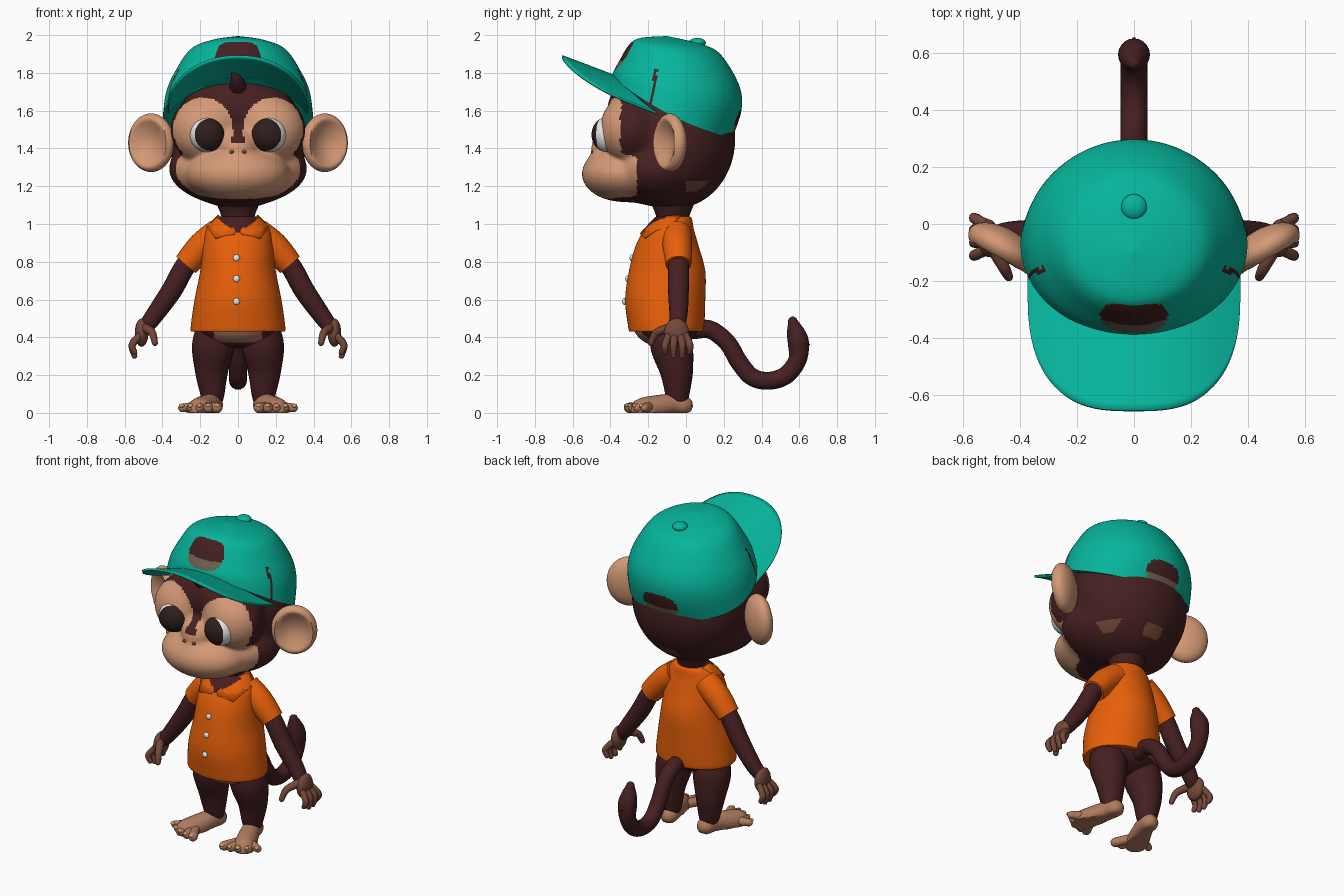
import bpy, bmesh, math
from mathutils import Vector, Matrix

cube = bpy.data.objects.get("Cube")
if cube:
    bpy.data.objects.remove(cube)


def material(name, r, g, b):
    m = bpy.data.materials.new(name)
    m.use_nodes = True
    m.diffuse_color = (r, g, b, 1)
    bsdf = m.node_tree.nodes["Principled BSDF"]
    bsdf.inputs["Base Color"].default_value = (r, g, b, 1)
    bsdf.inputs["Roughness"].default_value = 0.8
    return m


FUR = material("dark brown fur", .06, .014, .015)
SKIN = material("tan skin", .66, .32, .18)
FOOT = material("deep tan skin", .44, .2, .115)
HAND = material("mid brown skin", .17, .065, .04)
TEAL = material("teal cap", .002, .46, .33)
ORANGE = material("orange shirt", .8, .115, .003)
WHITE = material("white", .8, .8, .78)
DARK = material("eye dark", .027, .014, .012)
STRAP = material("grey brown strap", .16, .12, .08)


def finish(bm, name, mats, rule=None, mirror=False, thick=0):
    """Turn a bmesh into a smooth object, coloured by a rule on face centres."""
    for v in bm.verts:
        v.co.z = max(v.co.z, 0)
    bmesh.ops.recalc_face_normals(bm, faces=bm.faces[:])
    for f in bm.faces:
        f.material_index = rule(f.calc_center_median()) if rule else 0
    mesh = bpy.data.meshes.new(name)
    bm.to_mesh(mesh)
    bm.free()
    for m in mats:
        mesh.materials.append(m)
    mesh.shade_smooth()
    mesh.set_sharp_from_angle(angle=math.radians(50))
    ob = bpy.data.objects.new(name, mesh)
    bpy.context.scene.collection.objects.link(ob)
    if thick:
        mod = ob.modifiers.new("thickness", "SOLIDIFY")
        mod.thickness, mod.offset = thick, 0
    if mirror:
        ob.modifiers.new("mirror", "MIRROR").use_mirror_merge = False
    return ob


def skin_rings(rings, closed=True):
    bm = bmesh.new()
    rows = [[bm.verts.new(p) for p in ring] for ring in rings]
    n = len(rows[0])
    for a, b in zip(rows, rows[1:]):
        for i in range(n if closed else n - 1):
            j = (i + 1) % n
            bm.faces.new((a[i], a[j], b[j], b[i]))
    if closed:
        bm.faces.new(rows[0])
        bm.faces.new(rows[-1])
    return bm


def spline(pts, steps):
    """Smooth interpolation through tuples of any length."""
    out = []
    for i in range(len(pts) - 1):
        p0, p1, p2 = pts[max(i - 1, 0)], pts[i], pts[i + 1]
        p3 = pts[min(i + 2, len(pts) - 1)]
        for k in range(steps):
            t = k / steps
            out.append([b + t * (c - a) / 2 + t * t * (a - 2.5 * b + 2 * c - d / 2)
                        + t ** 3 * (-a + 3 * b - 3 * c + d) / 2
                        for a, b, c, d in zip(p0, p1, p2, p3)])
    return out + [list(pts[-1])]


def circle(n):
    return [(math.cos(2 * math.pi * i / n), math.sin(2 * math.pi * i / n)) for i in range(n)]


def tube(name, pts, mat, mirror=False, rounded=True, n=20, steps=6):
    """Sweep a circle along x, y, z, radius points."""
    s = spline(pts, steps)
    pos, rad = [Vector(p[:3]) for p in s], [p[3] for p in s]
    last = len(s) - 1
    tan = [(pos[min(i + 1, last)] - pos[max(i - 1, 0)]).normalized() for i in range(last + 1)]
    path = list(zip(pos, rad, tan))
    if rounded:
        for a in (.5, 1, 1.5):
            c, h = math.cos(a), math.sin(a)
            path.insert(0, (pos[0] - tan[0] * rad[0] * h, rad[0] * c, tan[0]))
            path.append((pos[-1] + tan[-1] * rad[-1] * h, rad[-1] * c, tan[-1]))
    span = [abs(c) + sum(abs(t[k]) for t in tan) for k, c in enumerate(pos[-1] - pos[0])]
    ref = Vector([float(k == span.index(min(span))) for k in range(3)])
    rings = []
    for p, r, t in path:
        u = ref.cross(t).normalized()
        w = t.cross(u)
        rings.append([p + r * (c * u + d * w) for c, d in circle(n)])
    return finish(skin_rings(rings), name, [mat], mirror=mirror)


def blob(name, loc, radii, mats, rule=None, mirror=False, turn=0, deform=None, n=32):
    bm = bmesh.new()
    bmesh.ops.create_uvsphere(bm, u_segments=n, v_segments=n * 3 // 4, radius=1)
    if deform:
        for v in bm.verts:
            deform(v.co)
    bm.transform(Matrix.Translation(loc) @ Matrix.Rotation(turn, 4, "Z") @ Matrix.Diagonal((*radii, 1)))
    return finish(bm, name, mats, rule, mirror)


# Head: skull, forehead, jowls, muzzle, nose and eye mounds blended along rays from a centre
CENTRE = Vector((0, -.1, 1.4))
MASSES = [((0, -.055, 1.45), (.36, .315, .365)), ((0, -.18, 1.6), (.29, .235, .21)),
          ((0, -.155, 1.29), (.362, .255, .19)), ((0, -.34, 1.265), (.265, .21, .145)),
          ((0, -.34, 1.4), (.12, .16, .12)),
          ((.17, -.295, 1.5), (.185, .16, .178)), ((-.17, -.295, 1.5), (.185, .16, .178))]


def head_point(d):
    total = 0
    for loc, radii in MASSES:
        o = Vector([(c - l) / r for c, l, r in zip(CENTRE, loc, radii)])
        e = Vector([c / r for c, r in zip(d, radii)])
        a, b, c = e.dot(e), e.dot(o), o.dot(o) - 1
        disc = b * b - a * c
        if disc > 0:
            total += max(0, (-b + math.sqrt(disc)) / a) ** 18
    return CENTRE + d * total ** (1 / 18)


def head_colour(p):
    x = abs(p.x)
    muzzle = (x / .335) ** 2.4 + abs((p.z - 1.28) / .148) ** 2.4 < 1
    eye = ((x - .185) / .158) ** 2 + ((p.z - 1.5) / .17) ** 2 < 1
    if (muzzle and p.y < -.26) or (eye and p.y < -.3):
        return 1
    patch = p.y > 0 and abs(p.z - 1.2) < .03 and (x < .06 or .2 < p.x < .3)
    return 2 if patch else 0


bm = bmesh.new()
bmesh.ops.create_uvsphere(bm, u_segments=192, v_segments=128, radius=1)
for v in bm.verts:
    v.co = head_point(v.co.normalized())
finish(bm, "head", [FUR, SKIN, HAND], head_colour)

# Eyes, nostrils, ears, hair tuft
blob("eyes", (.163, -.42, 1.473), (.092, .08, .092), [WHITE, DARK],
     lambda p: int((p.x - .143) ** 2 + (p.z - 1.473) ** 2 < .086 ** 2 and p.y < -.42), True, n=96)
blob("nostrils", head_point(Vector((.035, -.42, -.02)).normalized()), (.013, .008, .01), [HAND], mirror=True, n=12)


def ear_dent(co):
    spread = co.x ** 2 + co.z ** 2
    if co.y < 0 and spread < .7:
        co.y += (1 - spread / .7) * 1.1


blob("ears", (.46, -.085, 1.43), (.135, .07, .155), [SKIN], mirror=True, turn=.52, deform=ear_dent)
tube("hair_tuft", [(0, -.37, 1.73, .045), (-.01, -.42, 1.765, .03), (-.03, -.45, 1.795, .008)], FUR)

# Cap crown: tilted rings of front y, front z, back y, back z, half width, side sag
crown = [(-.39, 1.775, .245, 1.455, .398, .045), (-.382, 1.81, .293, 1.6, .38, .01),
         (-.35, 1.87, .283, 1.73, .335, 0), (-.3, 1.95, .19, 1.89, .255, 0),
         (-.24, 1.985, .09, 1.95, .15, 0), (-.1, 1.995, -.09, 1.993, .005, 0)]
rings = [[(w * c, (fy + by) / 2 + s * (by - fy) / 2, (fz + bz) / 2 + s * (bz - fz) / 2 - sag * c * c)
          for c, s in circle(160)] for fy, fz, by, bz, w, sag in spline(crown, 14)]


def cap_colour(p):
    mid, tall = (1.885, .08) if p.y < 0 else (1.54, .068)
    if abs(p.y + .05) > .15 and abs(p.x / .118) ** 3 + abs((p.z - mid) / tall) ** 3 < 1:
        return 2 if p.z < mid - tall * .3 else 1
    slit = abs(p.x) > .25 and 1.61 < p.z < 1.82 and abs(p.y + .2 - (p.z - 1.6) * .2) < .007
    return int(slit)


finish(skin_rings(rings), "cap_crown", [TEAL, FUR, STRAP], cap_colour)
blob("cap_button", (0, .06, 1.96), (.045, .045, .025), [TEAL])

# Cap brim: arched sheet from inside the crown to the rounded front edge
rows = []
for i in range(49):
    x = .37 * math.sin(math.pi * (i / 48 - .5))
    back = -.08 - .27 * math.sqrt(1 - (x / .385) ** 2)
    front = -.25 - .405 * max(0, 1 - abs(x / .37) ** 3) ** .42
    ys = [back + (front - back) * k / 12 for k in range(13)]
    rows.append([(x, y, 1.79 - .38 * (y + .4) - .8 * x * x) for y in ys])
finish(skin_rings(rows, False), "cap_brim", [TEAL], thick=.014)

# Shirt: rings of z, centre y, half width, half depth, with an open neck
shirt = [(.43, -.105, .248, .195), (.46, -.105, .25, .202), (.6, -.11, .23, .212), (.75, -.1, .2, .202),
         (.88, -.1, .185, .168), (.97, -.09, .168, .132), (1.03, -.07, .12, .1), (1.04, -.07, .09, .08)]
rings = [[(w * c, cy + d * s, z) for c, s in circle(72)] for z, cy, w, d in spline(shirt, 10)]
finish(skin_rings(rings), "shirt", [ORANGE, FUR],
       lambda p: int(p.y < -.1 and p.z > .95 + abs(p.x) * .75))
tube("sleeves", [(.1, -.05, .95, .08), (.19, -.045, .88, .078), (.275, -.04, .785, .068)], ORANGE, True, False)
inner = [(.1, -.03, 1.045), (.095, -.1, 1.04), (.06, -.16, 1.02), (.01, -.225, .965)]
outer = [(.165, -.07, .985), (.15, -.16, .965), (.12, -.22, .925), (.02, -.24, .945)]
finish(skin_rings([inner, outer], False), "collar", [ORANGE], mirror=True, thick=.012)
for z, y in ((.82, -.287), (.71, -.31), (.59, -.326)):
    blob("shirt_button", (-.008, y, z), (.018, .012, .018), [WHITE], n=16)

# Body, neck and legs
tube("neck", [(0, -.07, .95, .09), (0, -.07, 1.04, .088), (0, -.07, 1.14, .13)], FUR)
blob("hips", (0, -.105, .475), (.22, .178, .13), [FUR, FOOT],
     lambda p: int(p.y < -.17 and abs(p.x) < .13 and p.z > .37), n=64)
tube("legs", [(.115, -.095, .46, .1), (.132, -.075, .35, .112), (.14, -.05, .22, .088),
              (.135, -.045, .1, .064), (.135, -.04, .05, .05)], FUR, True)

# Feet, toes and toenails
tube("feet", [(.13, -.015, .04, .052), (.145, -.08, .045, .056), (.185, -.18, .025, .065),
              (.205, -.23, .015, .065)], FOOT, True)
for i in range(5):
    a = i / 4
    tip = Vector((.11 + .185 * a, -.3 + .08 * a * a, .026))
    tube("toes", [(.16 + .08 * a, -.2, .03, .028), (*tip, .028 - .006 * a)], FOOT, True, n=12)
    blob("toenails", tip + Vector((.003 * a, -.017, .012)), (.015, .012, .011), [SKIN], mirror=True, n=12)

# Arms, hands and fingers
tube("arms", [(.15, -.04, .92, .05), (.27, -.04, .79, .055), (.35, -.04, .65, .055),
              (.44, -.04, .52, .048), (.485, -.05, .46, .042)], FUR, True)
blob("palms", (.51, -.05, .425), (.036, .066, .075), [HAND], mirror=True)
for y, low in ((-.11, .31), (-.065, .29), (-.02, .29), (.02, .31)):
    tube("fingers", [(.52, y * .7 - .015, .41, .02), (.56, y, .36, .019), (.548, y, low + .012, .015)],
         HAND, True, n=12)
tube("thumbs", [(.495, -.08, .45, .026), (.455, -.155, .425, .021), (.44, -.185, .37, .016)], HAND, True, n=12)

# Tail with a swollen, pointed tip
tube("tail", [(0, .04, .44, .05), (0, .13, .44, .048), (0, .22, .37, .047), (0, .28, .27, .047),
              (0, .35, .19, .047), (0, .44, .17, .047), (0, .53, .2, .048), (0, .59, .28, .048),
              (0, .595, .37, .056), (0, .58, .43, .047), (0, .565, .485, .025)], FUR)
tube("tail_spike", [(0, .58, .4, .045), (0, .62, .38, .028), (0, .65, .362, .006)], FUR, n=12)
